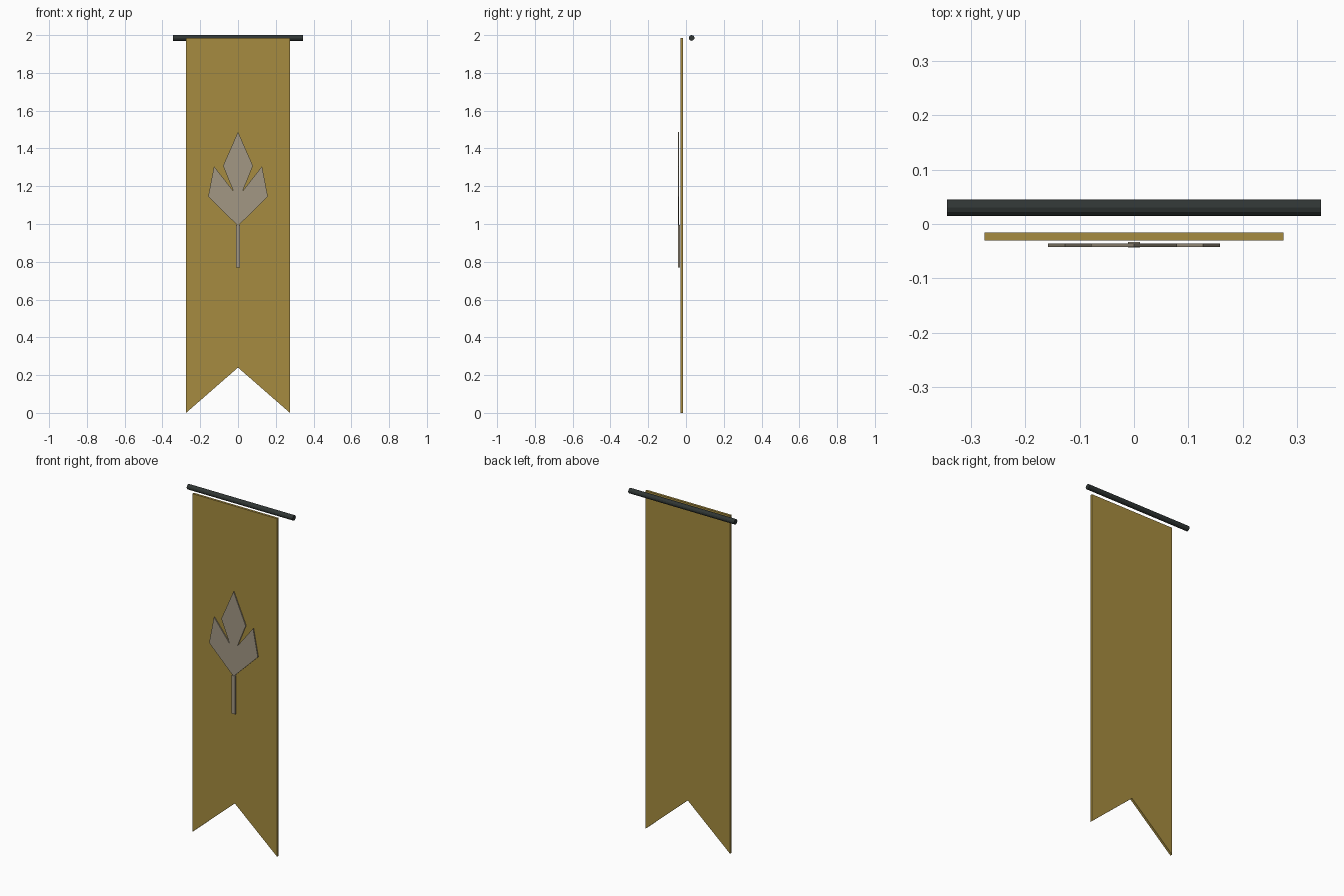
import bpy, bmesh, math

if "Cube" in bpy.data.objects:
    bpy.data.objects.remove(bpy.data.objects["Cube"])


def material(name, rgb):
    m = bpy.data.materials.new(name)
    m.diffuse_color = (*rgb, 1)
    m.use_nodes = True
    m.node_tree.nodes["Principled BSDF"].inputs["Base Color"].default_value = m.diffuse_color
    return m


def finish(bm, name, mat):
    bmesh.ops.recalc_face_normals(bm, faces=bm.faces)
    me = bpy.data.meshes.new(name)
    bm.to_mesh(me)
    bm.free()
    me.materials.append(mat)
    ob = bpy.data.objects.new(name, me)
    bpy.context.collection.objects.link(ob)
    return ob


def mirrored_plate(name, half, y0, y1, mat):
    """Extrude an x-z outline; half runs down the right side, ends on x = 0."""
    outline = half + [(-x, z) for x, z in reversed(half) if x > 0]
    bm = bmesh.new()
    face = bm.faces.new([bm.verts.new((x, y0, z)) for x, z in outline])
    ext = bmesh.ops.extrude_face_region(bm, geom=[face])
    moved = [g for g in ext["geom"] if isinstance(g, bmesh.types.BMVert)]
    bmesh.ops.translate(bm, verts=moved, vec=(0, y1 - y0, 0))
    return finish(bm, name, mat)


gold = material("gold_cloth", (0.38, 0.26, 0.05))
silver = material("pale_emblem", (0.36, 0.31, 0.23))
iron = material("dark_iron", (0.03, 0.037, 0.035))

# Swallow-tailed cloth
mirrored_plate("banner_cloth", [(0.275, 1.985), (0.275, 0.0), (0, 0.24)],
               -0.03, -0.016, gold)

# Three-pointed leaf emblem and its stem
mirrored_plate("leaf_emblem",
               [(0, 1.488), (0.079, 1.308), (0.025, 1.175), (0.127, 1.305),
                (0.158, 1.145), (0, 0.99)], -0.042, -0.036, silver)
mirrored_plate("emblem_stem", [(0.011, 0.995), (0.011, 0.77)],
               -0.043, -0.033, silver)

# Hanging rod
bpy.ops.mesh.primitive_cylinder_add(vertices=12, radius=0.015, depth=0.688,
                                    location=(0, 0.03, 1.985),
                                    rotation=(0, math.pi / 2, 0))
rod = bpy.context.object
rod.name = "hanging_rod"
rod.data.materials.append(iron)
